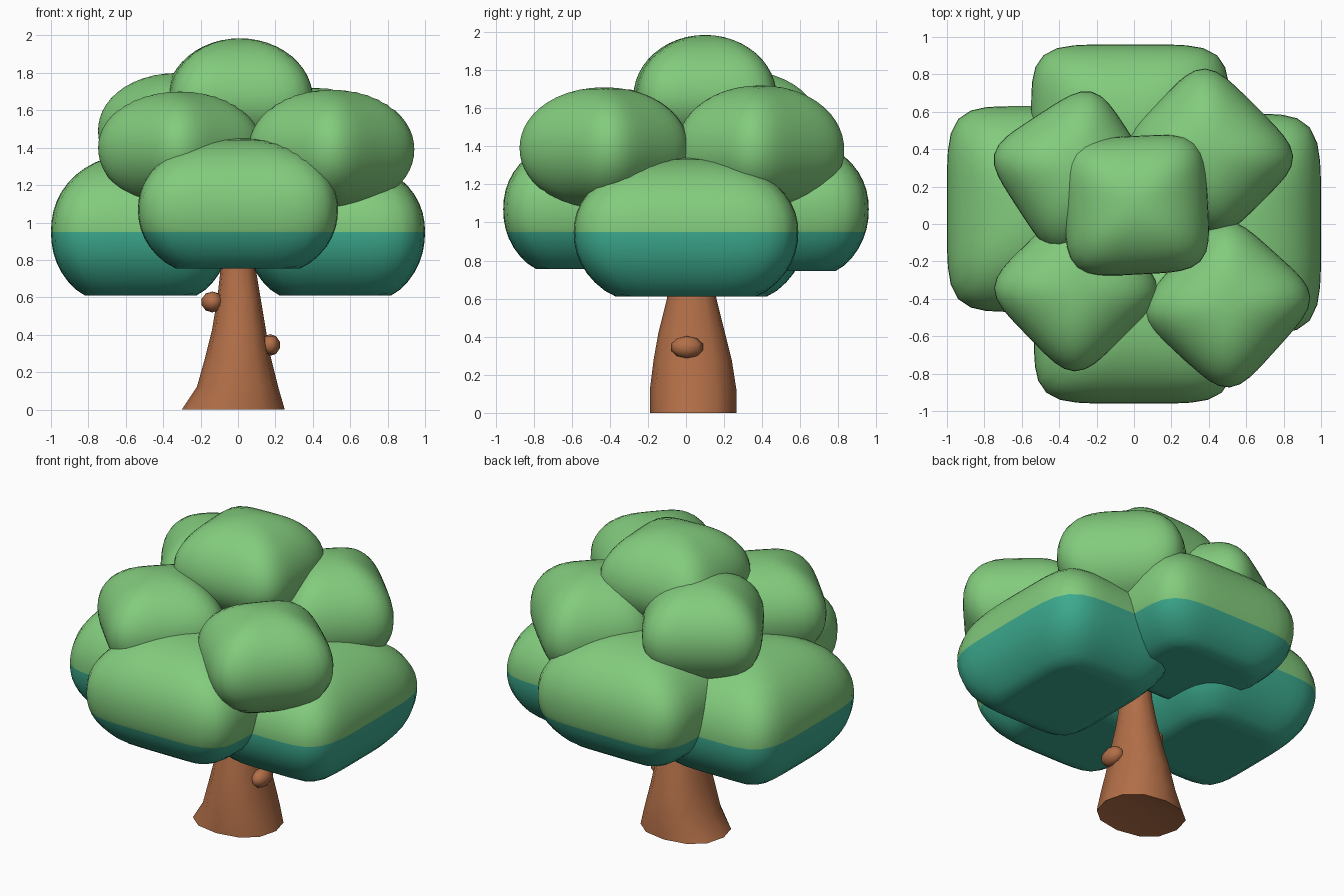
import bpy, bmesh, math
from mathutils import Vector, Matrix

if "Cube" in bpy.data.objects:
    bpy.data.objects.remove(bpy.data.objects["Cube"])


def material(name, rgb):
    m = bpy.data.materials.new(name)
    m.diffuse_color = (*rgb, 1)
    m.use_nodes = True
    m.node_tree.nodes["Principled BSDF"].inputs["Base Color"].default_value = m.diffuse_color
    return m


GREEN = material("leaf green", (0.225, 0.60, 0.205))
TEAL = material("shaded teal", (0.045, 0.40, 0.27))
BROWN = material("bark brown", (0.45, 0.16, 0.065))
TEAL_LINE = 0.95


def finish(name, bm, mats):
    me = bpy.data.meshes.new(name)
    bm.normal_update()
    bm.to_mesh(me)
    bm.free()
    for m in mats:
        me.materials.append(m)
    ob = bpy.data.objects.new(name, me)
    bpy.context.collection.objects.link(ob)
    bpy.ops.object.select_all(action='DESELECT')
    ob.select_set(True)
    bpy.context.view_layer.objects.active = ob
    bpy.ops.object.shade_smooth_by_angle(angle=math.radians(50))
    return ob


# Leaf puff: a gridded cube pulled onto a rounded-square cushion, optionally cut flat below
def puff(name, centre, half, up, down, turn=0, square=4.5, n=2.05, flat=1.0):
    bm = bmesh.new()
    bmesh.ops.create_cube(bm, size=2)
    bmesh.ops.subdivide_edges(bm, edges=bm.edges[:], cuts=11, use_grid_fill=True)
    for v in bm.verts:
        d = Vector([math.tan(c * math.pi / 4) for c in v.co])
        side = (abs(d.x) ** square + abs(d.y) ** square) ** (n / square)
        d /= (side + abs(d.z) ** n) ** (1 / n)
        z = d.z * up if d.z > 0 else max(d.z / flat, -1) * down
        v.co = (d.x * half[0], d.y * half[1], z)
    bm.transform(Matrix.Translation(centre) @ Matrix.Rotation(math.radians(turn), 4, 'Z'))
    # Underside colour below one level line
    bmesh.ops.bisect_plane(bm, geom=bm.verts[:] + bm.edges[:] + bm.faces[:], dist=1e-5,
                           plane_co=(0, 0, TEAL_LINE), plane_no=(0, 0, 1))
    for f in bm.faces:
        f.material_index = int(f.calc_center_median().z < TEAL_LINE)
    return finish(name, bm, [GREEN, TEAL])


# Lower ring of wide, flat-bottomed puffs
for name, c, h, up, down in [
    ("left_lower_puff", (-0.52, 0.08, 0.95), (0.48, 0.55), 0.42, 0.34),
    ("right_lower_puff", (0.52, 0.00, 0.95), (0.48, 0.59), 0.39, 0.34),
    ("front_lower_puff", (0.00, -0.50, 1.07), (0.535, 0.46), 0.38, 0.315),
    ("back_lower_puff", (-0.02, 0.50, 1.07), (0.53, 0.46), 0.38, 0.325),
]:
    puff(name, c, h, up, down, square=5.2, n=2.15, flat=0.8)

# Upper ring of diagonal puffs
for name, c, h, up, down, turn in [
    ("front_right_upper_puff", (0.50, -0.43, 1.39), (0.375, 0.355), 0.32, 0.32, 48),
    ("back_right_upper_puff", (0.41, 0.39, 1.38), (0.34, 0.385), 0.34, 0.32, 45),
    ("back_left_upper_puff", (-0.32, 0.28, 1.49), (0.36, 0.36), 0.31, 0.32, 33),
    ("front_left_upper_puff", (-0.31, -0.35, 1.40), (0.36, 0.36), 0.30, 0.32, 44),
]:
    puff(name, c, h, up, down, turn, square=4.6)

# Crown
puff("top_puff", (0.01, 0.10, 1.66), (0.385, 0.37), 0.325, 0.29, 3, n=2.0)

# Trunk: flared rings with a hollowed base
bm = bmesh.new()
rings = []
SIDES = 12


def soft(t):
    return math.copysign(abs(t) ** 0.88, t)


for z, x0, x1, y0, y1 in [
    (0.00, -0.30, 0.25, -0.19, 0.265), (0.12, -0.22, 0.215, -0.19, 0.265),
    (0.28, -0.175, 0.175, -0.17, 0.24), (0.42, -0.14, 0.15, -0.145, 0.205),
    (0.60, -0.11, 0.12, -0.10, 0.16), (0.78, -0.09, 0.09, -0.08, 0.12),
    (1.05, -0.07, 0.07, -0.06, 0.09),
]:
    ring = []
    for i in range(SIDES):
        a = 2 * math.pi * i / SIDES
        ring.append(bm.verts.new(((x0 + x1) / 2 + (x1 - x0) / 2 * soft(math.cos(a)),
                                  (y0 + y1) / 2 + (y1 - y0) / 2 * soft(math.sin(a)), z)))
    rings.append(ring)
base = bm.verts.new((-0.02, 0.035, 0.05))
for i in range(SIDES):
    j = (i + 1) % SIDES
    bm.faces.new((rings[0][j], rings[0][i], base))
    for lo, hi in zip(rings, rings[1:]):
        bm.faces.new((lo[i], lo[j], hi[j], hi[i]))
finish("trunk", bm, [BROWN])

# Branch knots
for name, c, s in [("left_knot", (-0.137, 0.0, 0.575), (0.06, 0.085, 0.056)),
                   ("right_knot", (0.172, 0.005, 0.345), (0.054, 0.088, 0.058))]:
    bm = bmesh.new()
    bmesh.ops.create_uvsphere(bm, u_segments=8, v_segments=5, radius=1)
    bm.transform(Matrix.Translation(c) @ Matrix.Diagonal((*s, 1)))
    finish(name, bm, [BROWN])
